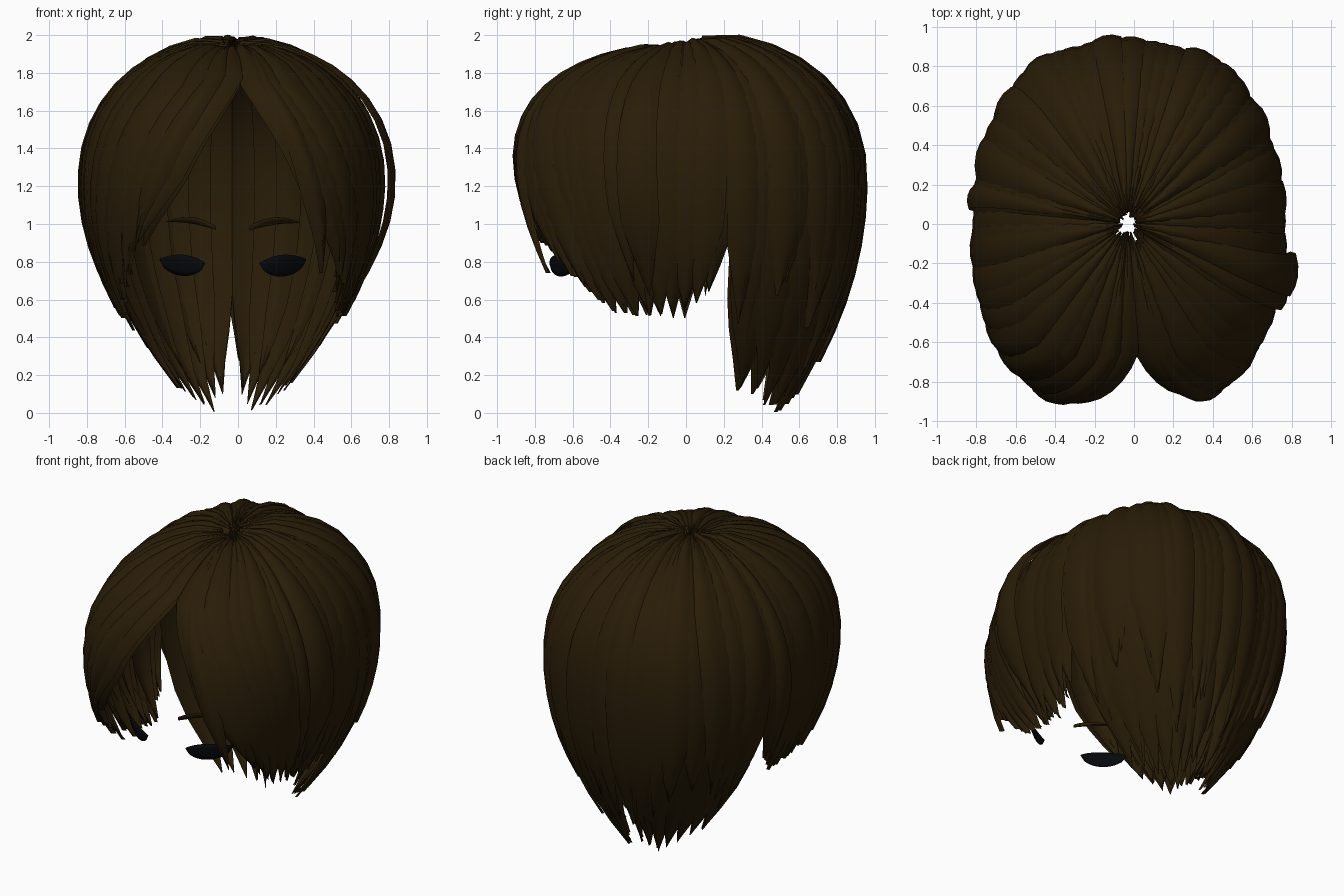
import bpy
import random
from math import sin, cos, pi, radians

random.seed(7)
if "Cube" in bpy.data.objects:
    bpy.data.objects.remove(bpy.data.objects["Cube"], do_unlink=True)

CX = -0.03            # middle line of the head
RX, RY = 0.775, 0.92  # half width and half depth of the hair
MID = 1.22            # height of the widest ring
ARC = 1.25            # length of a lock from crown to widest ring


def material(name, colour):
    m = bpy.data.materials.new(name)
    m.use_nodes = True
    m.diffuse_color = (*colour, 1)
    bsdf = m.node_tree.nodes["Principled BSDF"]
    bsdf.inputs["Base Color"].default_value = (*colour, 1)
    bsdf.inputs["Roughness"].default_value = 0.8
    return m


BROWN = material("dark brown", (0.022, 0.0118, 0.0023))
BLACK = material("blue black", (0.002, 0.0025, 0.0035))


def surface(side, off, d, lift):
    """Point on the hair shell: off = degrees from the front, d = length from the crown."""
    a = radians(off)
    c, s = cos(a), sin(a)
    square = 2.6 if c > 0 else 2.4
    r = (abs(c) ** square + abs(s) ** square) ** (-1 / square)
    fx = fy = 1 + lift
    if d < ARC:
        th = d / ARC * pi / 2
        bend = 0.95 - 0.06 * abs(c)
        ring = sin(th) ** bend
        fx, fy = fx * ring, fy * ring
        z = MID + (0.745 - 0.025 * c) * (1 + lift) * cos(th) ** bend
        z -= 0.04 * max(0, 1 - d / 0.16)
    else:
        z = MID - (d - ARC)
        drop = ((d - ARC) / MID) ** 2
        fx *= 1 - 0.74 * drop
        fy *= 1 - 0.42 * drop
    return (CX + side * RX * s * r * fx, -RY * c * r * fy, z)


def grid_faces(rows, cols, start=0):
    return [(start + i * cols + j, start + i * cols + j + 1,
             start + (i + 1) * cols + j + 1, start + (i + 1) * cols + j)
            for i in range(rows - 1) for j in range(cols - 1)]


def make_object(name, verts, faces, mat):
    me = bpy.data.meshes.new(name)
    me.from_pydata(verts, [], faces)
    me.materials.append(mat)
    ob = bpy.data.objects.new(name, me)
    bpy.context.collection.objects.link(ob)
    bpy.ops.object.select_all(action='DESELECT')
    ob.select_set(True)
    bpy.context.view_layer.objects.active = ob
    bpy.ops.object.shade_smooth_by_angle(angle=radians(35))
    return ob


class Hair:
    """Collects pointed, arched locks into one mesh."""

    def __init__(self):
        self.verts, self.faces = [], []

    def lock(self, side, a0, a1, tip, half, base=0.0, bow=0.0, hold=0.35, taper=0.22):
        """Runs straight at angle a0 for the share 'hold', then sweeps to a1."""
        rows, cols = 15, 5
        start = len(self.verts)
        tilt = random.uniform(-0.02, 0.02)
        root = random.uniform(0.02, 0.08)
        length = ARC + MID - max(tip, 0.005)
        for i in range(rows):
            t = i / (rows - 1)
            d = root + (length - root) * t
            off = a0 + (a1 - a0) * max(0, (t - hold) / (1 - hold))
            width = half * min(1, (1 - t) / taper + 0.01) ** 0.8
            for j in range(cols):
                k = j / 2 - 1
                lift = base + 0.028 * (1 - k * k) + tilt * k + bow * sin(pi * t ** 1.6)
                self.verts.append(surface(side, off + k * width, d, lift))
        self.faces += grid_faces(rows, cols, start)

    def finish(self, name):
        return make_object(name, self.verts, self.faces, BROWN)


def hem(table, x):
    """Height of the lock tips, read from a short (angle, height) outline."""
    for (x0, z0), (x1, z1) in zip(table, table[1:]):
        if x <= x1:
            return z0 + (z1 - z0) * max(0, (x - x0) / (x1 - x0))
    return table[-1][1]


SHORT = [(34, 0.9), (44, 0.82), (51, 0.68), (58, 0.58), (66, 0.51), (90, 0.5), (104, 0.72),
         (112, 0.55), (130, 0.5), (150, 0.4), (180, 0.35)]
LONG = [(108, 0.12), (122, 0.11), (138, 0.02), (155, 0.0), (164, 0.06), (180, 0.15)]


def jit(amount):
    return random.uniform(-amount, amount)


SIDES = {"right": -1, "left": 1}

# Fringe swept outward from the parting, in two layers
for label, first, last in (("right", 1, 38), ("left", 11, 46)):
    fringe = Hair()
    for base in (-0.035, 0.0):
        for i in range(9):
            f = i / 8
            a0 = first + f * (72 - first)
            a1 = last + f * (80 - last)
            tip = hem(SHORT, a1) + random.uniform(0, 0.06)
            fringe.lock(SIDES[label], a0, a1, tip, 7, base + jit(0.012))
    fringe.finish(label + "_fringe")

# Short locks over the ears, the rear ones curving forward
for label, s in SIDES.items():
    locks = Hair()
    for base in (-0.04, 0.0):
        for i in range(6):
            a = 74 + i * 6
            a1 = a + 2 - i * 1.5
            locks.lock(s, a, a1, hem(SHORT, a1) + random.uniform(0, 0.06),
                       7, base + jit(0.018))
    locks.finish(label + "_side_locks")

# Long hair at the nape, under the outer layer
for label, s in SIDES.items():
    nape = Hair()
    for base in (-0.055, -0.025):
        for i in range(7):
            a = 115 + i * 9.2
            a1 = a + 2 - i * 0.4
            nape.lock(s, a, a1, hem(LONG, a1) + random.uniform(0, 0.07),
                      10, base + jit(0.008), hold=0.5, taper=0.18)
    nape.finish(label + "_nape_hair")

# Layered locks over the back
for label, s in SIDES.items():
    back = Hair()
    for i in range(12):
        a = 110 + i * 6.2 + jit(1)
        back.lock(s, a, a + jit(7), hem(SHORT, a) + jit(0.2), 6.5, jit(0.018))
    back.finish(label + "_back_locks")

# Loose locks standing off the outline
loose = Hair()
loose.lock(1, 74, 77, 0.62, 6, bow=0.1)
loose.lock(1, 66, 72, 0.7, 4, bow=0.05)
loose.lock(1, 16, 39, 0.74, 4, bow=0.02)
loose.lock(-1, 8, 39, 0.9, 5, bow=0.03)
loose.lock(-1, 100, 97, 0.62, 4, bow=0.03)
loose.finish("loose_locks")


# Curved plates on the face: eyes and eyebrows
def face_plate(name, side, centre, half, top, bottom, front, sweep, mat):
    rows, cols = 5, 13
    verts = []
    for i in range(rows):
        v = i / (rows - 1)
        for j in range(cols):
            u = 2 * j / (cols - 1) - 1
            z = top(u) * (1 - v) + bottom(u) * v
            y = front + sweep * ((u + 1) / 2) ** 2 + 0.03 * v * v * (1 - u * u)
            verts.append((CX + side * (centre + half * u), y, z))
    ob = make_object(name, verts, grid_faces(rows, cols), mat)
    thick = ob.modifiers.new("thickness", 'SOLIDIFY')
    thick.thickness = 0.008
    return ob


for label, s in SIDES.items():
    face_plate(label + "_eye", s, 0.265, 0.12,
               lambda u: 0.805 + 0.032 * (1 - u * u) + 0.01 * u,
               lambda u: 0.80 - 0.075 * max(0, 1 - u * u) ** 0.6 + 0.01 * u,
               -0.715, 0.15, BLACK)
    face_plate(label + "_eyebrow", s, 0.22, 0.13,
               lambda u: 1.0 + 0.035 * (1 - u * u) + 0.012 * u,
               lambda u: 0.99 + 0.012 * (1 - u * u) + 0.02 * u,
               -0.72, 0.14, BROWN)
